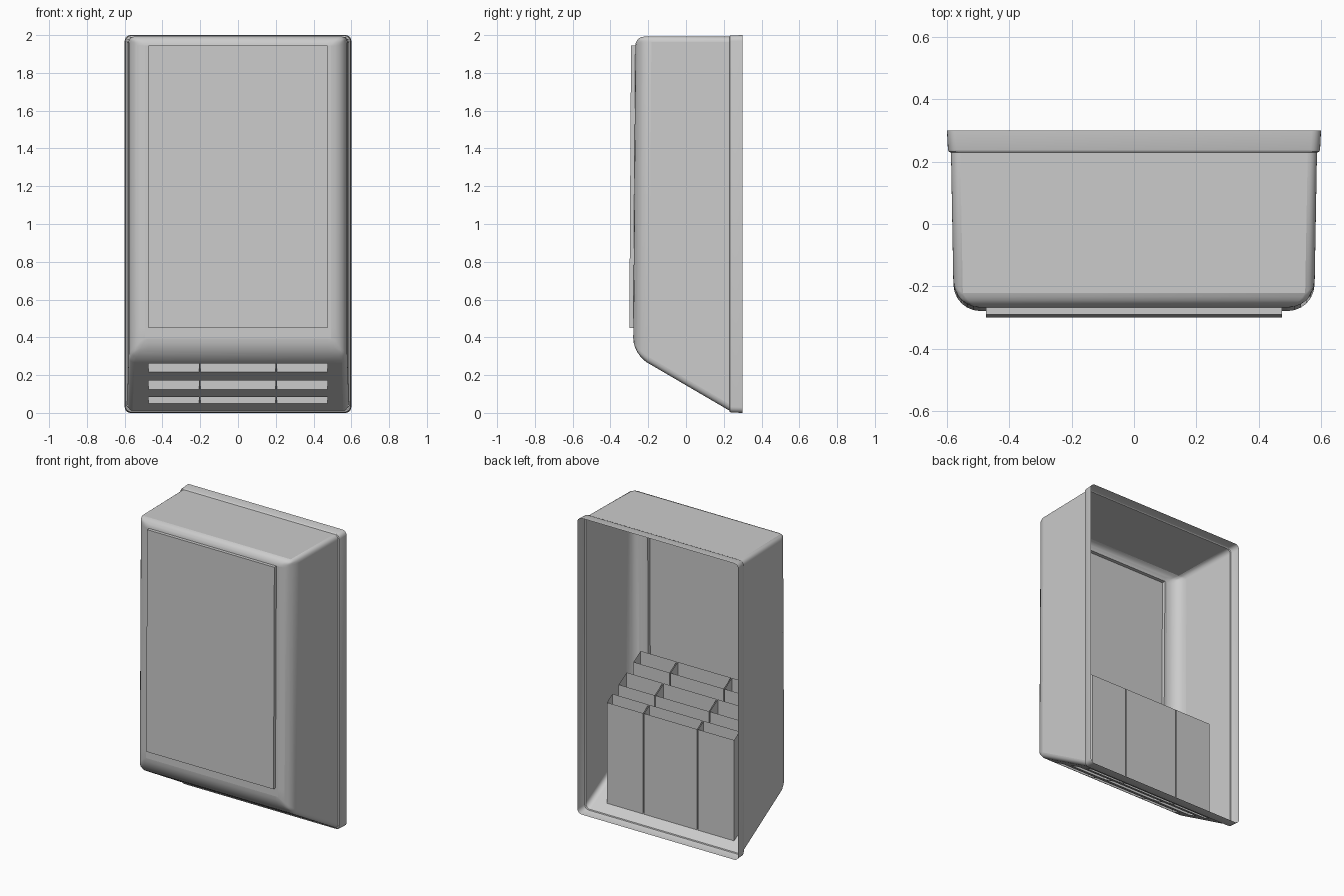
import bpy, bmesh, math
from mathutils import Vector

if "Cube" in bpy.data.objects:
    bpy.data.objects.remove(bpy.data.objects["Cube"])


def finish(bm, name, angle=35):
    me = bpy.data.meshes.new(name)
    bm.to_mesh(me)
    bm.free()
    ob = bpy.data.objects.new(name, me)
    bpy.context.collection.objects.link(ob)
    bpy.ops.object.select_all(action='DESELECT')
    bpy.context.view_layer.objects.active = ob
    ob.select_set(True)
    bpy.ops.object.shade_smooth_by_angle(angle=math.radians(angle))
    return ob


def loft(bm, rings):
    """Bridge a series of closed point loops with quads."""
    loops = [[bm.verts.new(p) for p in ring] for ring in rings]
    for a, b in zip(loops, loops[1:]):
        for i in range(len(a)):
            j = (i + 1) % len(a)
            bm.faces.new((a[i], a[j], b[j], b[i]))
    return loops


def slant_z(y):
    """Height of the sloping underside at depth y."""
    return 0.012 + (0.23 - y) * 0.298 / 0.51


# Panel and vent layout
PANEL_X, PANEL_Z = 0.475, (0.45, 1.945)
COLS = [(-0.475, -0.206), (-0.198, 0.198), (0.206, 0.475)]
ROWS = [(-0.195, -0.118), (-0.045, 0.04), (0.105, 0.165)]

# Housing: bevelled tapered block, opened at the back
bm = bmesh.new()
profile = [(0.23, 1.992, 0.587), (-0.268, 1.992, 0.578),
           (-0.28, 0.31, 0.578), (0.23, 0.012, 0.587)]
left, right = loft(bm, [[(s * hx, y, z) for y, z, hx in profile] for s in (-1, 1)])
bm.faces.new(left)
bm.faces.new(right)
bmesh.ops.recalc_face_normals(bm, faces=bm.faces)
weight = bm.edges.layers.float.new("bevel_weight_edge")
for e in bm.edges:
    a, b = (v.co for v in e.verts)
    mid = (a + b) / 2
    if mid.y > 0.2:
        continue
    if mid.y > -0.2:
        e[weight] = 0.35                      # edges running front to back
    elif abs(mid.x) > 0.1 or mid.z < 1:
        e[weight] = 1.0                       # front uprights and lower front
    else:
        e[weight] = 0.55                      # upper front
shell = finish(bm, "housing")
mod = shell.modifiers.new("round", 'BEVEL')
mod.limit_method = 'WEIGHT'
mod.width = 0.085
mod.segments = 6
bpy.ops.object.modifier_apply(modifier=mod.name)

# Cut the panel opening and the vent slots through the skin
bm = bmesh.new()
bm.from_mesh(shell.data)
bmesh.ops.delete(bm, geom=[f for f in bm.faces if f.normal.y > 0.9], context='FACES')


def cut(co, no, test):
    geom = set()
    for f in bm.faces:
        if test(f):
            geom.update([f], f.edges, f.verts)
    bmesh.ops.bisect_plane(bm, geom=list(geom), plane_co=co, plane_no=no, dist=1e-5)


def is_front(f):
    return f.normal.y < -0.9


def is_under(f):
    return f.normal.z < -0.8 and abs(f.normal.x) < 0.1


for s in (-1, 1):
    cut((s * PANEL_X, 0, 0), (1, 0, 0), is_front)
for z in PANEL_Z:
    cut((0, 0, z), (0, 0, 1), is_front)
for x in [v for c in COLS for v in c]:
    cut((x, 0, 0), (1, 0, 0), is_under)
for y in [v for r in ROWS for v in r]:
    cut((0, y, 0), (0, 1, 0), is_under)

holes = []
for f in bm.faces:
    c = f.calc_center_median()
    if is_front(f) and abs(c.x) < PANEL_X and PANEL_Z[0] < c.z < PANEL_Z[1]:
        holes.append(f)
    elif is_under(f) and any(a < c.x < b for a, b in COLS) \
            and any(a < c.y < b for a, b in ROWS):
        holes.append(f)
bmesh.ops.delete(bm, geom=holes, context='FACES')
bm.to_mesh(shell.data)
bm.free()

# Front panel: shallow pan standing proud of the housing
bm = bmesh.new()


def panel_ring(y_low, y_high):
    (z0, z1), x = PANEL_Z, PANEL_X
    return [(-x, y_low, z0), (x, y_low, z0), (x, y_high, z1), (-x, y_high, z1)]


loops = loft(bm, [panel_ring(-0.279, -0.267), panel_ring(-0.3, -0.291)])
bm.faces.new(loops[-1])
bmesh.ops.recalc_face_normals(bm, faces=bm.faces)
finish(bm, "front_panel")

# Vent ducts: open tubes rising from each slot, tops parallel to the slope
bm = bmesh.new()
for x0, x1 in COLS:
    for y0, y1 in ROWS:
        base = [Vector((x, y, slant_z(y)))
                for x, y in ((x0, y0), (x1, y0), (x1, y1), (x0, y1))]
        loft(bm, [base, [p + Vector((0, 0, 0.68)) for p in base]])
finish(bm, "vent_ducts")


# Rear flange: stepped rim around the open back
def rim(y, hx, z0, z1, r, seg=5):
    pts = []
    for k, (sx, z) in enumerate(((1, z1 - r), (-1, z1 - r), (-1, z0 + r), (1, z0 + r))):
        for i in range(seg + 1):
            a = math.pi / 2 * (k + i / seg)
            pts.append((sx * (hx - r) + r * math.cos(a), y, z + r * math.sin(a)))
    return pts


bm = bmesh.new()
loft(bm, [rim(0.229, 0.587, 0.012, 1.992, 0.03),
          rim(0.232, 0.594, 0.005, 1.996, 0.03),
          rim(0.238, 0.597, 0.002, 1.998, 0.03),
          rim(0.3, 0.6, 0.0, 2.0, 0.03)])
bmesh.ops.recalc_face_normals(bm, faces=bm.faces)
finish(bm, "rear_flange")
